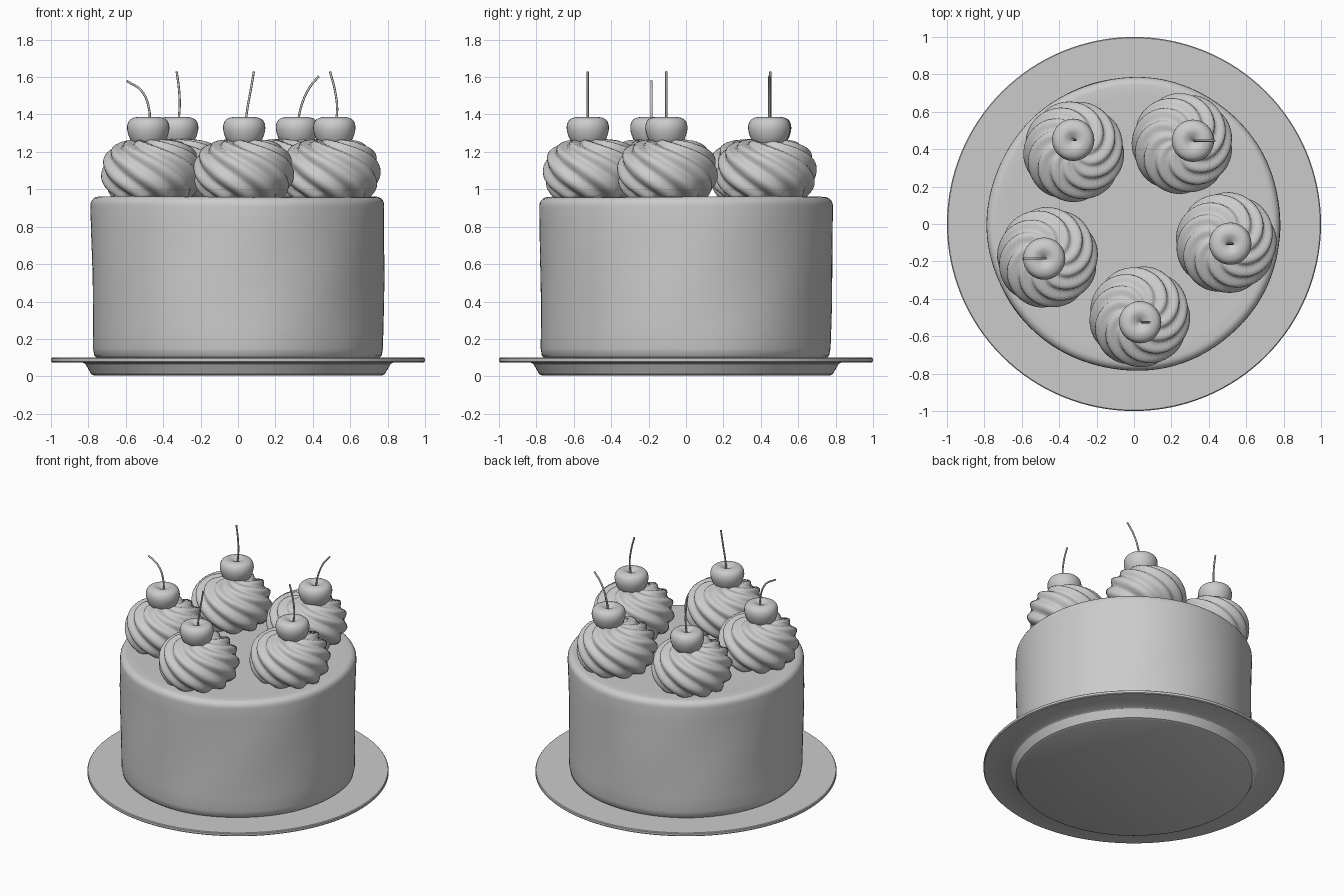
import bpy, bmesh
from math import sin, cos, pi, radians

if "Cube" in bpy.data.objects:
    bpy.data.objects.remove(bpy.data.objects["Cube"])


def smooth_profile(pts, steps):
    """Catmull-Rom samples through (r, z) points."""
    out = []
    for i in range(len(pts) - 1):
        p0, p1, p2 = pts[max(i - 1, 0)], pts[i], pts[i + 1]
        p3 = pts[min(i + 2, len(pts) - 1)]
        for s in range(steps):
            t = s / steps
            out.append(tuple(0.5 * (2 * b + (c - a) * t + (2 * a - 5 * b + 4 * c - d) * t * t
                                    + (3 * b - a - 3 * c + d) * t ** 3)
                             for a, b, c, d in zip(p0, p1, p2, p3)))
    return out + [pts[-1]]


def lathe(name, profile, segments, offset=None, loc=(0, 0, 0), rot=0, angle=40):
    """Revolve a profile from bottom pole to top pole; offset(r, z, a) reshapes it."""
    bm = bmesh.new()
    rings = []
    for r, z in profile:
        if r < 1e-5:
            rings.append([bm.verts.new((0, 0, z))])
            continue
        ring = []
        for i in range(segments):
            a = 2 * pi * i / segments
            rr, zz = offset(r, z, a) if offset else (r, z)
            ring.append(bm.verts.new((rr * cos(a), rr * sin(a), zz)))
        rings.append(ring)
    for lo, hi in zip(rings, rings[1:]):
        for i in range(segments):
            j = (i + 1) % segments
            if len(lo) == 1:
                bm.faces.new((lo[0], hi[j], hi[i]))
            elif len(hi) == 1:
                bm.faces.new((lo[i], lo[j], hi[0]))
            else:
                bm.faces.new((lo[i], lo[j], hi[j], hi[i]))
    mesh = bpy.data.meshes.new(name)
    bm.to_mesh(mesh)
    bm.free()
    ob = bpy.data.objects.new(name, mesh)
    bpy.context.collection.objects.link(ob)
    ob.location, ob.rotation_euler.z = loc, rot
    bpy.ops.object.select_all(action='DESELECT')
    bpy.context.view_layer.objects.active = ob
    ob.select_set(True)
    bpy.ops.object.shade_smooth_by_angle(angle=radians(angle))
    return ob


# Plate with raised flat rim
lathe("plate", [(0, 0.005), (0.77, 0.005), (0.785, 0.012), (0.815, 0.065), (0.83, 0.073),
                (0.995, 0.075), (1.0, 0.08), (1.0, 0.095), (0.995, 0.1), (0, 0.1)], 128, angle=30)


# Cake body with slightly uneven, hand-spread icing
def icing(r, z, a):
    wave = 0.003 * sin(3 * a + 5 * z) + 0.002 * sin(7 * a - 9 * z)
    return r + wave * min(1, r), z + (0.004 * sin(2 * a + 9 * r) * r if z > 0.9 else 0)


cake_profile = [(0, 0.098), (0.755, 0.098), (0.768, 0.11), (0.775, 0.15)]
cake_profile += [(0.775 + 0.01 * t / 8, 0.15 + 0.76 * t / 8) for t in range(1, 9)]
cake_profile += [(0.74 + 0.045 * cos(a), 0.915 + 0.045 * sin(a)) for a in (0.3, 0.6, 0.9, 1.2, pi / 2)]
cake_profile += [(r, 0.957) for r in (0.68, 0.55, 0.4, 0.25, 0.1, 0)]
lathe("cake", cake_profile, 128, icing, angle=60)

# Cream swirl: rounded mound with twisted ribs
swirl_profile = smooth_profile([(0, 0.95), (0.17, 0.95), (0.225, 0.985), (0.255, 1.04), (0.26, 1.10),
                                (0.248, 1.16), (0.215, 1.21), (0.15, 1.25), (0.07, 1.265), (0, 1.27)], 5)


def ribs(r, z, a):
    twist = 5.5 * (z - 0.95) + 5 * max(0, 0.26 - r) * (z > 1.1)
    k = 0.5 + 0.5 * cos(9 * (a + twist))
    amp = 0.032 * min(1, r / 0.2)
    wave = amp * (k ** 0.7 - 0.6)
    return r + wave * 0.8, z + wave * 0.6 * (z - 1.08) / 0.18


cherry_profile = smooth_profile([(0, 1.23), (0.06, 1.232), (0.095, 1.265), (0.113, 1.325),
                                 (0.1, 1.37), (0.06, 1.386), (0.025, 1.375), (0, 1.355)], 4)


def stem(name, y, pts):
    cu = bpy.data.curves.new(name, 'CURVE')
    cu.dimensions = '3D'
    cu.bevel_depth, cu.bevel_resolution = 0.006, 2
    cu.use_fill_caps = True
    cu.resolution_u = 8
    sp = cu.splines.new('BEZIER')
    sp.bezier_points.add(len(pts) - 1)
    for bp, (x, z) in zip(sp.bezier_points, pts):
        bp.co = (x, y, z)
        bp.handle_left_type = bp.handle_right_type = 'AUTO'
    bpy.context.collection.objects.link(bpy.data.objects.new(name, cu))


# Each topping: swirl centre, cherry centre, stem path in x/z
toppings = [
    ((-0.322, 0.388), (-0.325, 0.45), [(-0.32, 1.35), (-0.312, 1.44), (-0.315, 1.53), (-0.328, 1.63)]),
    ((0.258, 0.43), (0.315, 0.445), [(0.318, 1.35), (0.34, 1.45), (0.38, 1.54), (0.432, 1.605)]),
    ((-0.462, -0.18), (-0.48, -0.185), [(-0.474, 1.35), (-0.474, 1.42), (-0.515, 1.525), (-0.595, 1.58)]),
    ((0.492, -0.10), (0.515, -0.105), [(0.52, 1.35), (0.53, 1.42), (0.52, 1.52), (0.492, 1.63)]),
    ((0.03, -0.495), (0.033, -0.525), [(0.04, 1.35), (0.05, 1.43), (0.068, 1.53), (0.085, 1.63)]),
]
for i, ((sx, sy), (cx, cy), path) in enumerate(toppings, 1):
    lathe(f"cream_swirl_{i}", swirl_profile, 108, ribs, (sx, sy, 0), i * 1.25, 80)
    lathe(f"cherry_{i}", cherry_profile, 32, None, (cx, cy, 0), 0, 80)
    stem(f"cherry_stem_{i}", cy, path)
